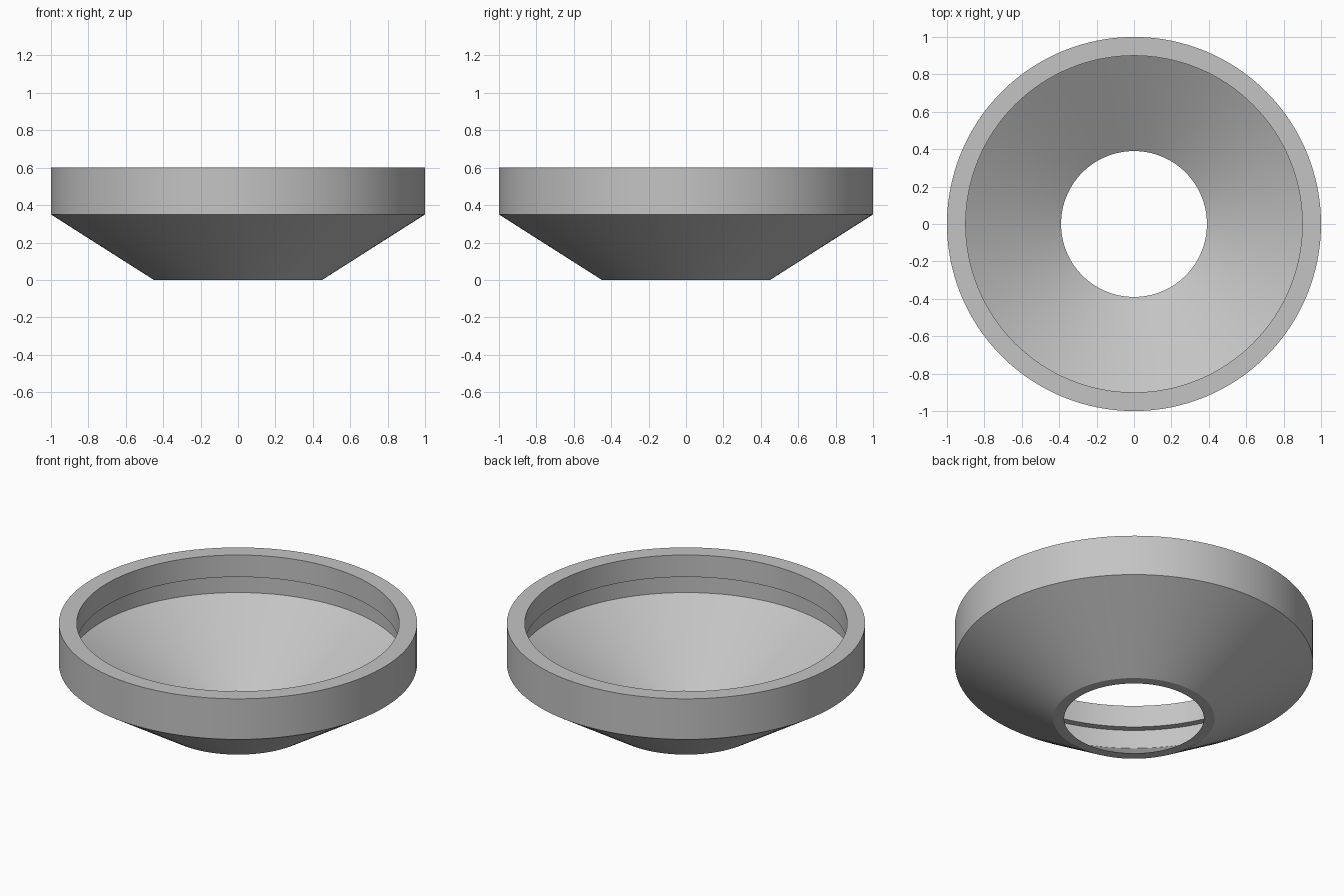
import bpy
import bmesh
import math

cube = bpy.data.objects.get("Cube")
if cube:
    bpy.data.objects.remove(cube, do_unlink=True)

SEGMENTS = 128

# Plain grey material
grey = bpy.data.materials.new("plain_grey")
grey.use_nodes = True
colour = (0.55, 0.55, 0.55, 1.0)
grey.diffuse_color = colour
grey.node_tree.nodes["Principled BSDF"].inputs["Base Color"].default_value = colour

# Closed wall section as (radius, height): cone, upright rim, undercut lip
profile = [
    (0.45, 0.0),    # bottom outer edge
    (1.0, 0.35),    # cone meets rim
    (1.0, 0.6),     # rim top, outside
    (0.9, 0.6),     # rim top, inside
    (0.9, 0.465),   # lower edge of lip
    (0.94, 0.465),  # back of undercut
    (0.94, 0.35),   # undercut meets inner cone
    (0.39, 0.0),    # bottom hole
]

# Revolve the section into a funnel-shaped ring
bm = bmesh.new()
verts = [bm.verts.new((r, 0, z)) for r, z in profile]
edges = [bm.edges.new((v, verts[(i + 1) % len(verts)])) for i, v in enumerate(verts)]
bmesh.ops.spin(bm, geom=verts + edges, cent=(0, 0, 0), axis=(0, 0, 1),
               angle=math.tau, steps=SEGMENTS, use_merge=False)
bmesh.ops.remove_doubles(bm, verts=bm.verts, dist=0.0001)
bmesh.ops.recalc_face_normals(bm, faces=bm.faces)

mesh = bpy.data.meshes.new("funnel_ring")
bm.to_mesh(mesh)
bm.free()
mesh.materials.append(grey)
ring = bpy.data.objects.new("funnel_ring", mesh)
bpy.context.collection.objects.link(ring)

# Smooth round walls, crisp rims
bpy.ops.object.select_all(action="DESELECT")
ring.select_set(True)
bpy.context.view_layer.objects.active = ring
bpy.ops.object.shade_smooth_by_angle(angle=math.radians(30))
